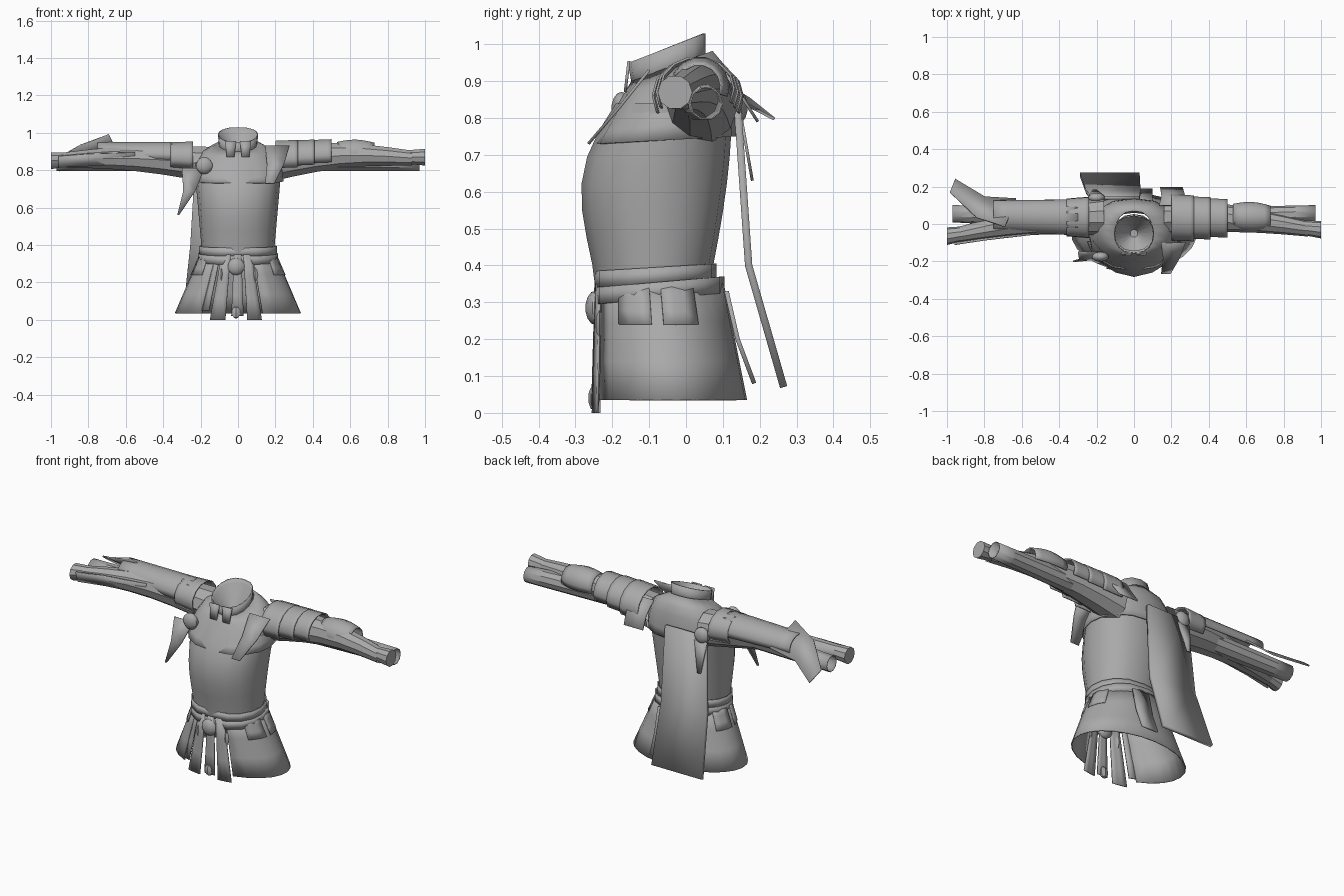
import bpy, bmesh, math
from mathutils import Vector

cube = bpy.data.objects.get("Cube")
if cube:
    bpy.data.objects.remove(cube, do_unlink=True)

grey = bpy.data.materials.new("plain grey")
grey.use_nodes = True
grey.diffuse_color = (.4, .4, .4, 1)
grey.node_tree.nodes["Principled BSDF"].inputs["Base Color"].default_value = grey.diffuse_color


def mix(start, end, t):
    return start + (end - start) * t


def steps(count):
    return [i / (count - 1) for i in range(count)]


def finish(name, bm, thickness=0):
    """Turn a bmesh into a named object with smooth shading and sharp edges."""
    bmesh.ops.recalc_face_normals(bm, faces=bm.faces)
    mesh = bpy.data.meshes.new(name)
    bm.to_mesh(mesh)
    bm.free()
    mesh.materials.append(grey)
    for polygon in mesh.polygons:
        polygon.use_smooth = True
    mesh.set_sharp_from_angle(angle=math.radians(35))
    part = bpy.data.objects.new(name, mesh)
    bpy.context.collection.objects.link(part)
    if thickness:
        solidify = part.modifiers.new("thickness", "SOLIDIFY")
        solidify.thickness = thickness
        solidify.offset = 0


def sheet(name, rows, closed=False, thickness=0, cap_end=False):
    """Skin a grid of points; closed joins every row into a ring."""
    bm = bmesh.new()
    grid = [[bm.verts.new(point) for point in row] for row in rows]
    count = len(grid[0])
    for lower, upper in zip(grid, grid[1:]):
        for i in range(count if closed else count - 1):
            j = (i + 1) % count
            bm.faces.new((lower[i], lower[j], upper[j], upper[i]))
    if cap_end:
        bm.faces.new(grid[-1])
    finish(name, bm, thickness)


def body_ring(z, half_width, front, back, tilt=0, ridge=0, count=16):
    """Ring round the body, starting at the front centre; tilt lifts the back."""
    middle, depth = (front + back) / 2, (back - front) / 2
    ring = []
    for i in range(count):
        angle = math.tau * i / count
        side, ahead = math.sin(angle), math.cos(angle)
        ring.append(Vector((half_width * math.copysign(abs(side) ** .8, side),
                            middle - depth * ahead, z - tilt * ahead)))
    ring[0].y -= ridge
    return ring


def flap(name, path, widths, across=(1, 0, 0), thickness=.008):
    """Strip along a path, its width changing evenly from start to end."""
    rows = []
    for t, point in zip(steps(len(path)), path):
        half = Vector(across) * mix(widths[0], widths[1], t) / 2
        rows.append([Vector(point) - half, Vector(point) + half])
    sheet(name, rows, thickness=thickness)


def sleeve(name, start, end, radii, bow=(0, 0, 0), flat=1, bulge=0, span=None,
           thickness=0, cap_end=False):
    """Tapered tube along an arm, or a shell over the top of it if span is given."""
    count = 10
    first, last = span or (0, 360)
    rows = []
    for t in steps(7):
        swell = math.sin(math.pi * t)
        centre = Vector(start).lerp(Vector(end), t) + Vector(bow) * swell
        radius = mix(radii[0], radii[1], t) + bulge * swell
        row = []
        for i in range(count):
            angle = math.radians(mix(first, last, i / (count - 1 if span else count)))
            row.append(centre + radius * Vector((0, math.cos(angle), flat * math.sin(angle))))
        rows.append(row)
    sheet(name, rows, span is None, thickness, cap_end)


def bead(name, centre, radius, tall=1, segments=10):
    bm = bmesh.new()
    bmesh.ops.create_uvsphere(bm, u_segments=segments, v_segments=segments // 2 + 2, radius=radius)
    bmesh.ops.scale(bm, vec=(1, .6, tall), verts=bm.verts)
    bmesh.ops.translate(bm, vec=centre, verts=bm.verts)
    finish(name, bm)


def skirt_panel(name, first, last, bottom, out=0, count=4):
    """Flaring panel between two angles in degrees, measured from the front."""
    rows = []
    for t in steps(4):
        z = mix(.35, bottom, t)
        flare = 1 - z / .35
        row = []
        for i in steps(count):
            angle = math.radians(mix(first, last, i))
            row.append((mix(.2 + out, .35 + out, flare) * math.sin(angle),
                        mix(-.07, -.04, flare) - mix(.17 + out, .21 + out, flare) * math.cos(angle), z))
        rows.append(row)
    sheet(name, rows, thickness=.006)


# Breastplate and back, fullest at the chest, with a ridge down the front
torso = []
for t in steps(8):
    chest = math.sin(math.pi * t ** 1.3)
    torso.append(body_ring(mix(.33, .84, t), mix(.19, .235, t),
                           mix(-.235, -.18, t) - .07 * chest,
                           mix(.06, .125, math.sin(math.pi / 2 * t)), ridge=.01))
sheet("torso", torso, closed=True)

# Mantle rounding over the shoulders to the neck
mantle = []
for t in steps(6):
    shoulder = math.sqrt(1 - t * t)
    mantle.append(body_ring(mix(.74, .94, t), mix(.1, .24, shoulder),
                            mix(-.245, -.145, t), mix(.07, .135, shoulder), tilt=mix(.01, .04, t)))
sheet("mantle", mantle, closed=True, thickness=.006)

# Standing collar, closed neck inside it and two front collar flaps
sheet("collar", [body_ring(.9, .095, -.14, .05, tilt=.03),
                 body_ring(.99, .105, -.155, .05, tilt=.04)], closed=True, thickness=.006)
sheet("neck_lining", [body_ring(.97, .1, -.145, .045, tilt=.035),
                      body_ring(.87, .02, -.07, -.03)], closed=True, cap_end=True)
for side in (-1, 1):
    flap("collar_flap", [(side * .04, -.155, .955), (side * .04, -.165, .87)], widths=(.06, .04))

# Belt, sash and buckle
sheet("belt", [body_ring(z, .21, -.245, .1, tilt=.015) for z in (.31, .355)],
      closed=True, thickness=.008)
sheet("sash", [body_ring(z, .205, -.245, .08, tilt=.01) for z in (.35, .395)],
      closed=True, thickness=.006)
bead("buckle", centre=(-.01, -.245, .285), radius=.047)

# Skirt: a wide wrap, narrow front tabs and hip plates
skirt_panel("skirt_wrap", first=23, last=325, bottom=.035, count=22)
skirt_panel("outer_right_tab", first=-36, last=-28, bottom=.05, count=3)
skirt_panel("inner_right_tab", first=-25, last=-11, bottom=0, out=.005)
skirt_panel("middle_tab", first=-6, last=5, bottom=.02, out=.005)
skirt_panel("inner_left_tab", first=8, last=21, bottom=0, out=.005)
for side in (-1, 1):
    for angle in (65, 105):
        skirt_panel("hip_plate", side * angle - 15, side * angle + 15, bottom=.24, out=.004)
    bead("diamond_stud", centre=(side * .09, -.235, .24), radius=.016, tall=2.4, segments=4)
bead("tab_bead", centre=(-.01, -.25, .04), radius=.026, tall=1.3, segments=6)
flap("back_tail", [(.05, .11, .33), (.05, .14, .2), (.05, .185, .08)],
     widths=(.1, .1), thickness=.012)

# Cape, brooches and hanging cloth at the right shoulder
flap("cape", [(-.1, .14, .83), (-.11, .17, .4), (-.13, .265, .07)],
     widths=(.26, .32), thickness=.02)
bead("front_brooch", centre=(-.18, -.175, .825), radius=.046)
bead("back_brooch", centre=(-.2, .14, .83), radius=.046)
flap("brooch_tail", [(-.2, .15, .8), (-.21, .18, .63)], widths=(.08, .02))
flap("hanging_scarf_tip", [(-.24, -.15, .81), (-.26, -.19, .69), (-.32, -.2, .56)],
     widths=(.12, .01))

# Outer sleeves with flared cuffs, and the straight tube behind each forearm
sleeve("left_sleeve", start=(.16, .04, .83), end=(.93, -.025, .865), radii=(.1, .042),
       bow=(0, .02, .03))
sleeve("left_cuff", start=(.9, -.02, .87), end=(1, -.03, .87), radii=(.038, .047), cap_end=True)
sleeve("right_sleeve", start=(-.16, .04, .83), end=(-.93, -.055, .855), radii=(.1, .042),
       bow=(0, .02, .02))
sleeve("right_cuff", start=(-.9, -.05, .86), end=(-1, -.065, .85), radii=(.038, .047), cap_end=True)
for side, name in ((1, "left_inner_tube"), (-1, "right_inner_tube")):
    sleeve(name, start=(side * .3, .03, .85), end=(side * .97, .055, .84), radii=(.055, .044),
           thickness=.004)

# Left pauldron: three overlapping lames, front and back plates, elbow guard
for lame in range(3):
    inner = .2 + lame * .09
    radius = .12 - lame * .01
    height = .855 + lame * .01
    sleeve("pauldron_lame", start=(inner, .035, height), end=(inner + .12, .03, height + .005),
           radii=(radius, radius), flat=.85, span=(-25, 205), thickness=.006)
flap("front_shoulder_plate", [(.21, -.1, .93), (.2, -.18, .83), (.17, -.265, .73)],
     widths=(.13, .05))
flap("back_shoulder_plate", [(.2, .1, .93), (.21, .15, .86), (.2, .195, .79)], widths=(.13, .12))
sleeve("elbow_guard", start=(.53, .04, .885), end=(.73, .035, .885), radii=(.065, .06),
       bulge=.015, span=(-20, 200), thickness=.006)

# Right arm: upper wrap, sleeve cloth and its flared tail, and a cuff fold
sleeve("right_arm_wrap", start=(-.24, .035, .865), end=(-.36, .035, .87), radii=(.11, .1),
       flat=.8, span=(-40, 220), thickness=.006)
sleeve("right_sleeve_cloth", start=(-.3, .035, .87), end=(-.75, .045, .88), radii=(.095, .08),
       flat=.85, span=(-10, 190), thickness=.006)
flap("right_cloth_tail", [(-.66, .06, .93), (-.82, .09, .89), (-.97, .205, .825)],
     widths=(.15, .07), across=(.4, 1, -.8))
flap("right_cuff_fold", [(-.55, -.045, .86), (-.8, -.075, .855), (-.96, -.1, .845)],
     widths=(.07, .06), across=(0, -.3, 1))
